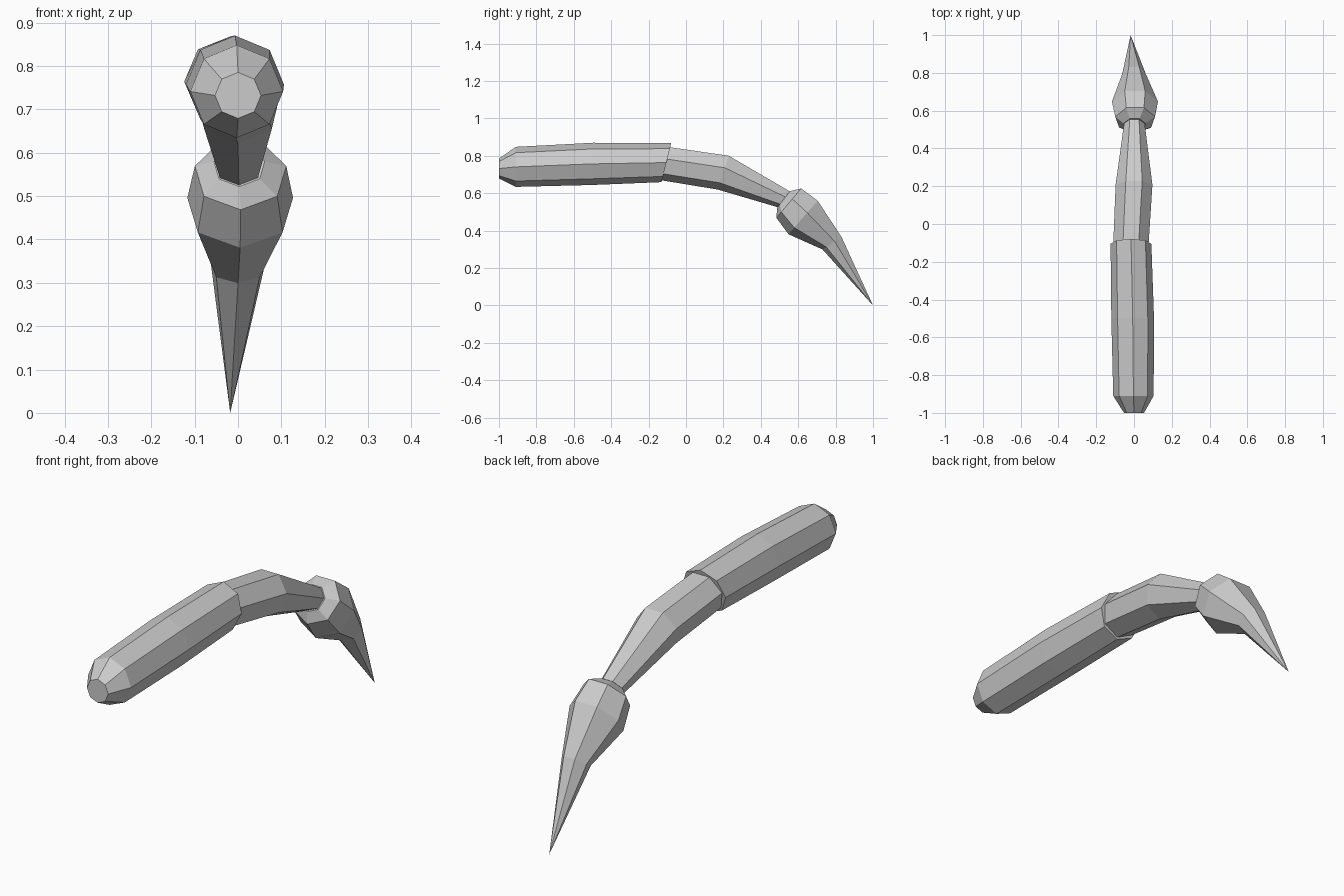
import bpy, bmesh
from math import sin, cos, pi, radians
from mathutils import Vector

cube = bpy.data.objects.get("Cube")
if cube:
    bpy.data.objects.remove(cube)

grey = bpy.data.materials.new("plain grey")
grey.use_nodes = True
colour = (0.6, 0.6, 0.6, 1)
grey.diffuse_color = colour
grey.node_tree.nodes["Principled BSDF"].inputs["Base Color"].default_value = colour


def tapered_tube(name, sides, rings):
    """Skin polygon rings (x, y, z, radius, downward tilt in degrees), capping both ends."""
    bm = bmesh.new()
    loops = []
    for x, y, z, radius, tilt in rings:
        a = radians(tilt)
        up = Vector((0, sin(a), cos(a)))
        loop = []
        for i in range(sides):
            t = 2 * pi * i / sides
            # the first corner sits at the underside
            offset = Vector((sin(t), 0, 0)) - up * cos(t)
            loop.append(bm.verts.new(Vector((x, y, z)) + offset * radius))
        loops.append(loop)
    for low, high in zip(loops, loops[1:]):
        for i in range(sides):
            j = (i + 1) % sides
            bm.faces.new((low[i], low[j], high[j], high[i]))
    bm.faces.new(loops[0])
    bm.faces.new(loops[-1])
    # a ring of zero radius collapses to a point
    bmesh.ops.remove_doubles(bm, verts=bm.verts, dist=0.0001)
    bmesh.ops.recalc_face_normals(bm, faces=bm.faces)
    mesh = bpy.data.meshes.new(name)
    bm.to_mesh(mesh)
    bm.free()
    mesh.materials.append(grey)
    obj = bpy.data.objects.new(name, mesh)
    bpy.context.collection.objects.link(obj)
    return obj


# Thick base segment with a chamfered front end
tapered_tube("base_segment", 8, [
    (0, -1, 0.732, 0.053, 0),
    (-0.003, -0.91, 0.741, 0.107, 0),
    (-0.007, -0.5, 0.757, 0.113, 2),
    (-0.016, -0.105, 0.764, 0.108, 14),
])

# Curved middle segment
tapered_tube("middle_segment", 7, [
    (-0.016, -0.107, 0.762, 0.096, 14),
    (0, 0.2, 0.715, 0.1, 18),
    (0.002, 0.524, 0.57, 0.056, 37),
])

# Swollen barb drawn out to a point
tapered_tube("pointed_barb", 7, [
    (0.003, 0.524, 0.569, 0.06, 38),
    (0.006, 0.553, 0.551, 0.108, 40),
    (0.005, 0.63, 0.475, 0.125, 41),
    (0, 0.783, 0.335, 0.064, 56),
    (-0.018, 1, 0, 0, 60),
])
